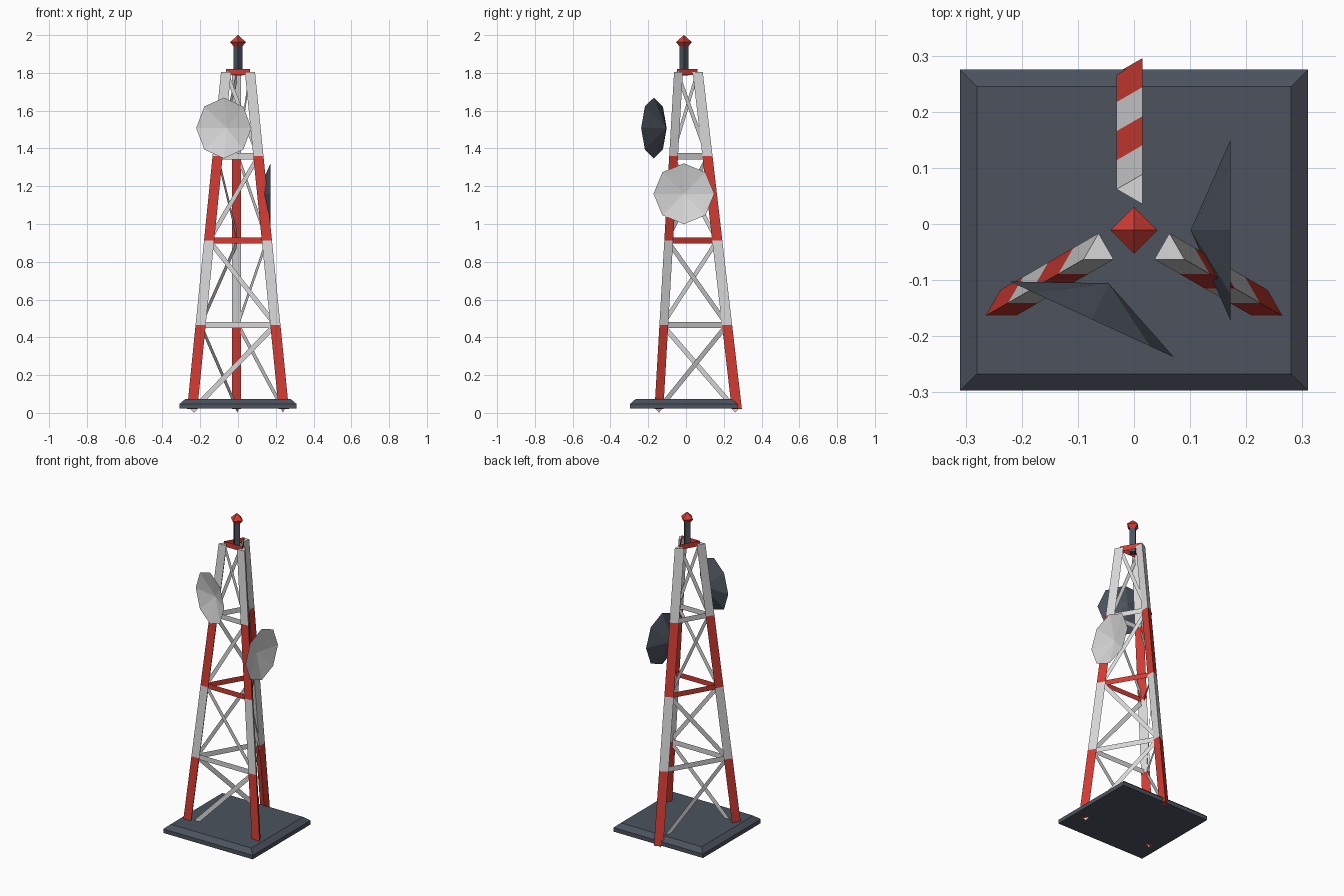
import bpy, bmesh, math
from mathutils import Vector

cube = bpy.data.objects.get("Cube")
if cube:
    bpy.data.objects.remove(cube, do_unlink=True)


def material(name, rgb):
    mat = bpy.data.materials.new(name)
    mat.use_nodes = True
    color = (*rgb, 1.0)
    mat.diffuse_color = color
    for node in mat.node_tree.nodes:
        if node.type == 'BSDF_PRINCIPLED':
            node.inputs["Base Color"].default_value = color
    return mat


RED = material("signal red", (0.64, 0.045, 0.033))
LIGHT = material("light grey", (0.68, 0.68, 0.68))
DARK = material("dark slate", (0.072, 0.086, 0.11))


def make_object(name, bm, mats, solid=True):
    if solid:
        bmesh.ops.recalc_face_normals(bm, faces=bm.faces)
    mesh = bpy.data.meshes.new(name)
    bm.to_mesh(mesh)
    bm.free()
    for mat in mats:
        mesh.materials.append(mat)
    obj = bpy.data.objects.new(name, mesh)
    bpy.context.collection.objects.link(obj)
    return obj


def loft(name, rings, mats, rule=lambda i: 0):
    """Join rings of points into a capped solid; rule picks the material of each band."""
    bm = bmesh.new()
    rows = [[bm.verts.new(p) for p in ring] for ring in rings]
    for i, (low, high) in enumerate(zip(rows, rows[1:])):
        for j in range(len(low)):
            k = (j + 1) % len(low)
            face = bm.faces.new((low[j], low[k], high[k], high[j]))
            face.material_index = rule(i)
    bm.faces.new(rows[0][::-1]).material_index = rule(0)
    bm.faces.new(rows[-1]).material_index = rule(len(rows) - 2)
    return make_object(name, bm, mats)


def ring(center, radius, sides, turn=0.0):
    return [center + Vector((radius * math.cos(a), radius * math.sin(a), 0))
            for a in (turn + math.tau * i / sides for i in range(sides))]


# Tower layout: three legs leaning in towards a common axis
AXIS_Y = -0.011
FOOT, HEAD, SECTIONS = 0.02, 1.805, 4
LEG_ANGLES = {"front_right": 210, "front_left": 330, "back": 90}


def leg_point(leg, step):
    t = step / SECTIONS
    r = 0.28 + (0.073 - 0.28) * t
    a = math.radians(LEG_ANGLES[leg])
    return Vector((r * math.cos(a), AXIS_Y + r * math.sin(a), FOOT + (HEAD - FOOT) * t))


# Base slab with a chamfered top
def slab_ring(half_x, half_y, z):
    return [Vector((sx * half_x, AXIS_Y + sy * half_y, z))
            for sx, sy in ((-1, -1), (1, -1), (1, 1), (-1, 1))]


loft("base_slab", [slab_ring(0.31, 0.286, 0.022), slab_ring(0.31, 0.286, 0.047),
                   slab_ring(0.28, 0.256, 0.073)], [DARK])

# Triangular legs in alternating red and light bands
for leg in LEG_ANGLES:
    turn = math.pi if leg == "back" else math.pi / 2
    loft(leg + "_leg", [ring(leg_point(leg, s), 0.031, 3, turn) for s in range(SECTIONS + 1)],
         [RED, LIGHT], lambda i: i % 2)


# Braces: thin flat upright strips between legs
def strip(name, start, end, half_width, mat):
    along = (end - start).normalized()
    side = Vector((along.x, along.y, 0)).normalized().cross(Vector((0, 0, 1)))
    offset = side.cross(along) * half_width
    bm = bmesh.new()
    bm.faces.new([bm.verts.new(p) for p in
                  (start - offset, end - offset, end + offset, start + offset)])
    make_object(name, bm, [mat], solid=False)


names = list(LEG_ANGLES)
for i, leg in enumerate(names):
    other = names[(i + 1) % 3]
    for s in range(SECTIONS):
        low, high = (leg, other) if s % 2 == 0 else (other, leg)
        start = leg_point(low, s)
        if s == 0:
            start.z = 0.011
        strip(f"diagonal_brace_{leg}_{s + 1}", start, leg_point(high, s + 1),
              0.0135 - 0.001 * s, LIGHT)
        strip(f"cross_beam_{leg}_{s + 1}", leg_point(leg, s + 1), leg_point(other, s + 1),
              0.016, RED if s % 2 else LIGHT)

# Mast and beacon
mast_points = [Vector((0, AXIS_Y, z)) for z in (1.785, 1.94, 1.963, 2.0)]
loft("mast", [ring(p, 0.023, 4) for p in mast_points[:2]], [DARK])
loft("beacon", [ring(p, r, 4) for p, r in zip(mast_points[1:], (0.023, 0.042, 0.0005))], [RED])


# Dishes: light hollow front, dark cone behind
def dish(name, center, facing, radius=0.161, sides=8):
    out = Vector((*facing, 0)).normalized()
    up = Vector((0, 0, 1))
    side = up.cross(out)
    bm = bmesh.new()
    rim = [bm.verts.new(center + radius * (up * math.cos(a) + side * math.sin(a)))
           for a in (math.tau * i / sides for i in range(sides))]
    hollow = bm.verts.new(center - out * 0.037)
    tip = bm.verts.new(center - out * 0.071)
    for j in range(sides):
        a, b = rim[j], rim[(j + 1) % sides]
        bm.faces.new((a, b, hollow)).material_index = 0
        bm.faces.new((b, a, tip)).material_index = 1
    make_object(name, bm, [LIGHT, DARK])


dish("upper_dish", Vector((-0.075, -0.17, 1.508)), (-0.42, -0.91))
dish("lower_dish", Vector((0.172, AXIS_Y, 1.16)), (1, 0))
